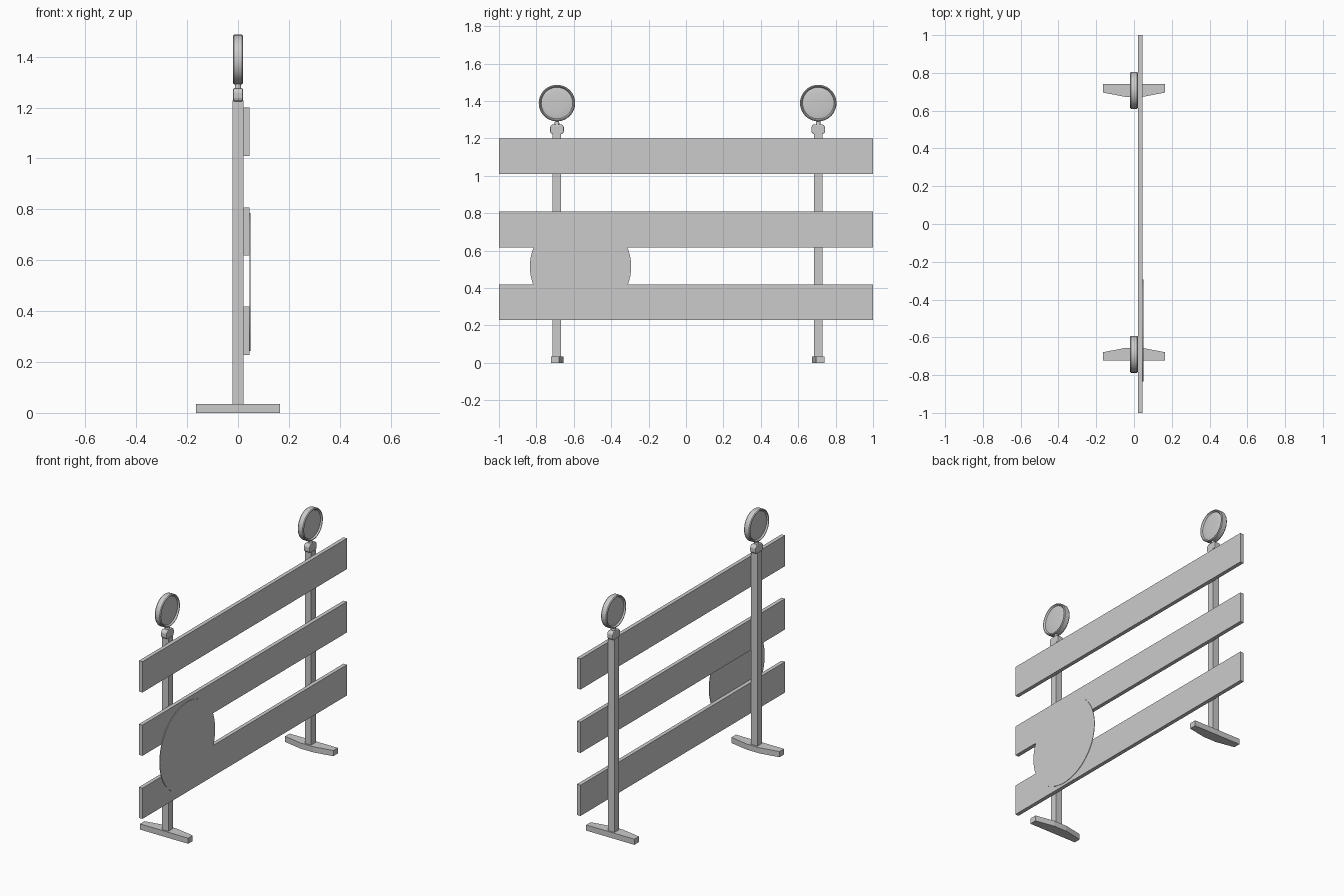
import bpy, bmesh, math
from mathutils import Matrix

if "Cube" in bpy.data.objects:
    bpy.data.objects.remove(bpy.data.objects["Cube"])


def finish(name, bm, smooth=False):
    bmesh.ops.recalc_face_normals(bm, faces=bm.faces[:])
    mesh = bpy.data.meshes.new(name)
    bm.to_mesh(mesh)
    bm.free()
    ob = bpy.data.objects.new(name, mesh)
    bpy.context.collection.objects.link(ob)
    if smooth:
        bpy.ops.object.select_all(action='DESELECT')
        ob.select_set(True)
        bpy.context.view_layer.objects.active = ob
        bpy.ops.object.shade_smooth_by_angle(angle=math.radians(30))
    return ob


def box(name, x0, x1, y0, y1, z0, z1):
    return prism(name, [(x0, y0), (x1, y0), (x1, y1), (x0, y1)], z0, z1)


def prism(name, outline, a, b, along_x=False):
    """Extrude an outline along z, or a (y, z) outline along x."""
    bm = bmesh.new()
    co = lambda p, t: (t, p[0], p[1]) if along_x else (p[0], p[1], t)
    low = [bm.verts.new(co(p, a)) for p in outline]
    high = [bm.verts.new(co(p, b)) for p in outline]
    bm.faces.new(low)
    bm.faces.new(high)
    n = len(outline)
    for i in range(n):
        j = (i + 1) % n
        bm.faces.new((low[i], low[j], high[j], high[i]))
    return finish(name, bm)


def disc(name, profile, y, z, segments=48):
    """Revolve (radius, x) points around an x-directed axis."""
    bm = bmesh.new()
    verts = [bm.verts.new((x, r, 0)) for r, x in profile]
    edges = [bm.edges.new(pair) for pair in zip(verts, verts[1:])]
    bmesh.ops.spin(bm, geom=verts + edges, cent=(0, 0, 0), axis=(1, 0, 0),
                   angle=math.tau, steps=segments)
    bmesh.ops.remove_doubles(bm, verts=bm.verts[:], dist=1e-5)
    bmesh.ops.translate(bm, verts=bm.verts[:], vec=(0, y, z))
    return finish(name, bm, True)


# Three horizontal planks
for name, z in (("lower", 0.228), ("middle", 0.618), ("upper", 1.01)):
    box(name + "_plank", 0.022, 0.046, -1, 1, z, z + 0.19)

# Thin round sign plate on the plank fronts
disc("round_sign", [(0, 0.046), (0.271, 0.046), (0.271, 0.049), (0, 0.049)],
     -0.564, 0.515, 64)

# Lamp half profile, mirrored to both faces
half = [(0, 0.015), (0.05, 0.0145), (0.08, 0.012), (0.084, 0.011),
        (0.09, 0.02), (0.094, 0.02), (0.0975, 0.015)]
lamp = half + [(r, -x) for r, x in reversed(half)]

for side, y, s in (("left", -0.69, -1), ("right", 0.707, 1)):
    # Foot: straight outer edge, inner edge tapering to the ends
    foot = [(-0.165, y + s * 0.033), (0.165, y + s * 0.033),
            (0.165, y - s * 0.011), (0.045, y - s * 0.034),
            (-0.045, y - s * 0.034), (-0.165, y - s * 0.011)]
    prism(side + "_foot", foot, 0, 0.035)
    # Post
    box(side + "_post", -0.022, 0.022, y - 0.023, y + 0.023, 0.03, 1.228)
    # Lamp bracket with clipped corners
    cap = [(y - 0.03, 1.225), (y + 0.03, 1.225), (y + 0.037, 1.235),
           (y + 0.037, 1.262), (y + 0.026, 1.275), (y - 0.026, 1.275),
           (y - 0.037, 1.262), (y - 0.037, 1.235)]
    bracket = prism(side + "_bracket", cap, -0.02, 0.02, True)
    bevel = bracket.modifiers.new("bevel", 'BEVEL')
    bevel.width = 0.005
    bevel.segments = 2
    # Neck between bracket and lamp
    bm = bmesh.new()
    bmesh.ops.create_cone(bm, cap_ends=True, segments=16, radius1=0.014,
                          radius2=0.01, depth=0.04,
                          matrix=Matrix.Translation((0, y, 1.285)))
    finish(side + "_neck", bm, True)
    # Warning lamp
    disc(side + "_lamp", lamp, y, 1.389)
